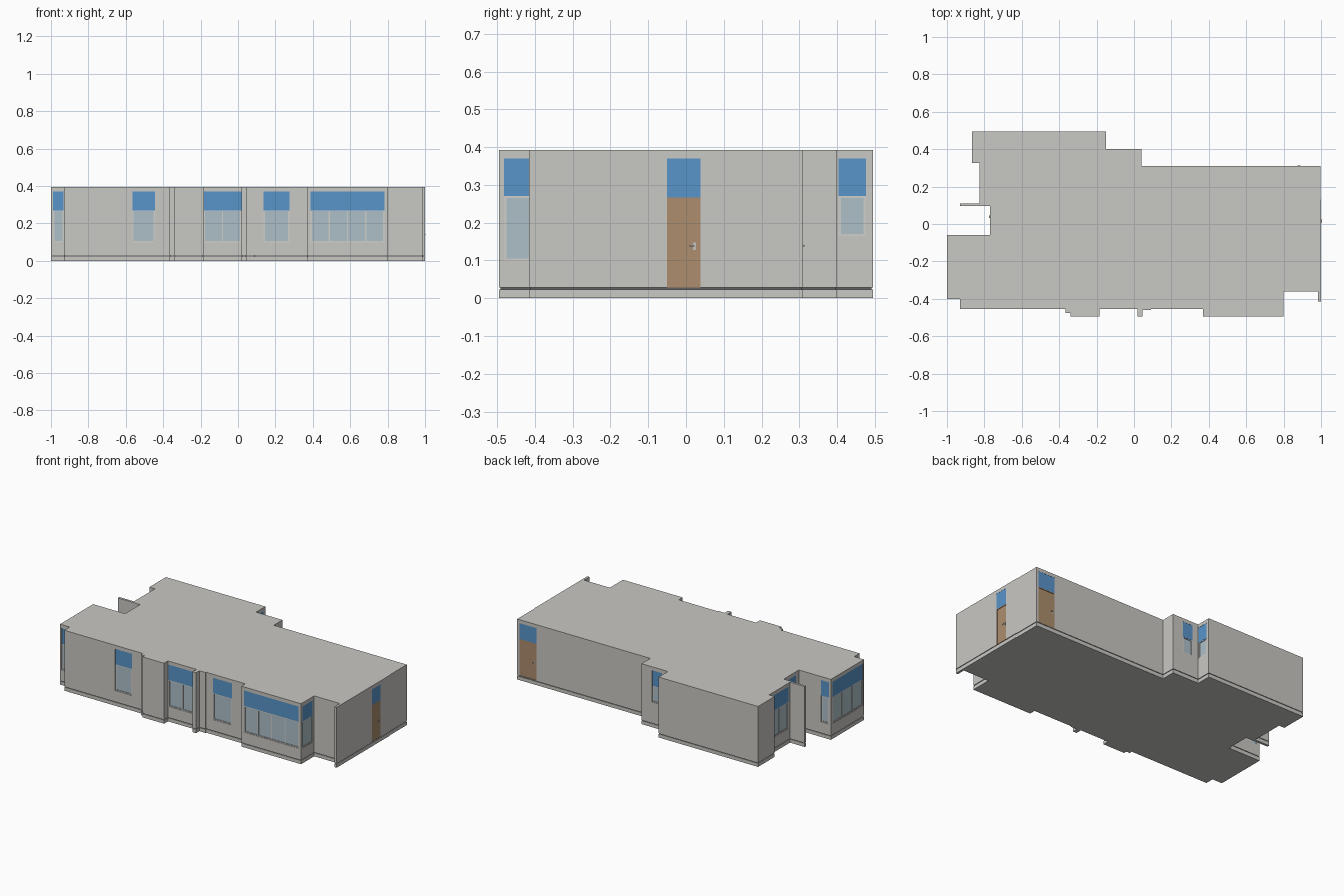
import bpy, bmesh
from mathutils import Vector

if "Cube" in bpy.data.objects:
    bpy.data.objects.remove(bpy.data.objects["Cube"])

def material(name, rgb):
    m = bpy.data.materials.new(name)
    m.diffuse_color = (*rgb, 1)
    m.use_nodes = True
    m.node_tree.nodes["Principled BSDF"].inputs["Base Color"].default_value = m.diffuse_color
    return m

WALL = material("wall grey", (0.584, 0.578, 0.552))
BLUE = material("panel blue", (0.098, 0.296, 0.591))
GLASS = material("pale glass", (0.418, 0.527, 0.578))
WOOD = material("door wood", (0.413, 0.266, 0.153))
FRAME = material("frame light grey", (0.63, 0.625, 0.6))
GROOVE = material("groove dark grey", (0.12, 0.115, 0.12))
METAL = material("handle metal", (0.55, 0.55, 0.53))

H, BASE, DEPTH = 0.393, 0.028, 0.008

# Floor plan, counter-clockwise
PLAN = [(-1, -.40), (-.93, -.40), (-.93, -.455), (-.365, -.455), (-.365, -.475),
        (-.34, -.475), (-.34, -.495), (-.185, -.495), (-.185, -.455), (.02, -.455),
        (.02, -.495), (.045, -.495), (.045, -.461), (.09, -.461), (.09, -.455),
        (.37, -.455), (.37, -.495), (.80, -.495), (.80, -.36), (.985, -.36),
        (.985, -.415), (1, -.415), (1, .13), (.997, .13), (.997, .31), (.04, .31),
        (.04, .40), (-.15, .40), (-.15, .495), (-.865, .495), (-.865, .325),
        (-.825, .325), (-.825, .11), (-.93, .11), (-.93, .095), (-.77, .095),
        (-.77, -.06), (-1, -.06)]

def finish(name, bm, mat):
    bmesh.ops.recalc_face_normals(bm, faces=bm.faces)
    me = bpy.data.meshes.new(name)
    bm.to_mesh(me)
    bm.free()
    if mat:
        me.materials.append(mat)
    ob = bpy.data.objects.new(name, me)
    bpy.context.collection.objects.link(ob)
    return ob

def inset_plan(d):
    pts = [Vector(p) for p in PLAN]
    out = []
    for i, p in enumerate(pts):
        a = (p - pts[i - 1]).normalized()
        b = (pts[(i + 1) % len(pts)] - p).normalized()
        out.append(p - d * Vector((a.y + b.y, -a.x - b.x)))
    return out

def slab(name, pts, z0, z1, mat):
    bm = bmesh.new()
    f = bm.faces.new([bm.verts.new((p[0], p[1], z0)) for p in pts])
    top = bmesh.ops.extrude_face_region(bm, geom=[f])["geom"]
    bmesh.ops.translate(bm, vec=(0, 0, z1 - z0),
                        verts=[v for v in top if isinstance(v, bmesh.types.BMVert)])
    return finish(name, bm, mat)

def add_box(bm, face, u, d, z):
    """Box on a wall face (axis, sign, plane): u along wall, d outward, z up."""
    axis, sign, plane = face
    w = sorted((plane + sign * d[0], plane + sign * d[1]))
    xr, yr = (w, u) if axis == "x" else (u, w)
    verts = bmesh.ops.create_cube(bm, size=1)["verts"]
    for v in verts:
        v.co = [r[0] if c < 0 else r[1] for c, r in zip(v.co, (xr, yr, z))]

def boxes(name, face, items, mat):
    bm = bmesh.new()
    for u, d, z in items:
        add_box(bm, face, u, d, z)
    return finish(name, bm, mat)

# Building masses
slab("plinth", PLAN, 0, .023, WALL)
slab("plinth_groove", inset_plan(.004), .023, BASE, GROOVE)
body = slab("walls_and_roof", PLAN, BASE, H, WALL)

cutters = bmesh.new()

def opening(face, u, z0):
    add_box(cutters, face, u, (-DEPTH, .02 if face[2] != .997 else .001), (z0, .37))

# Window: blue panel above framed panes
def window(name, face, u0, u1, panes=1, z0=.098):
    opening(face, (u0, u1), z0)
    boxes(name + "_panel", face, [((u0, u1), (-DEPTH, -.001), (.27, .37))], BLUE)
    boxes(name + "_glass", face, [((u0, u1), (-DEPTH, -.0055), (z0, .27))], GLASS)
    t, d = .007, (-DEPTH, -.002)
    bars = [((u0, u1), d, (z0, z0 + t)), ((u0, u1), d, (.265, .27))]
    step = (u1 - u0 - t) / panes
    for i in range(panes + 1):
        bars.append(((u0 + i * step, u0 + i * step + t), d, (z0 + t, .265)))
    boxes(name + "_frame", face, bars, FRAME)

# Door: blue panel above, wooden leaf with casing and lever handle
def door(name, face, u0, u1, handle):
    opening(face, (u0, u1), BASE + .001)
    boxes(name + "_panel", face, [((u0, u1), (-DEPTH, -.001), (.267, .37))], BLUE)
    boxes(name + "_leaf", face, [((u0, u1), (-DEPTH, -.004), (BASE, .267))], WOOD)
    d = (-DEPTH, -.001)
    boxes(name + "_casing", face, [((u0, u0 + .004), d, (BASE, .267)),
                                   ((u1 - .004, u1), d, (BASE, .267)),
                                   ((u0 + .004, u1 - .004), d, (.262, .267))], WOOD)
    h = u1 - .015 if handle > 0 else u0 + .015
    lever = sorted((h, h - handle * .014))
    boxes(name + "_handle", face, [((h - .004, h + .004), (-.004, -.002), (.128, .148)),
                                   (lever, (.001, .004), (.137, .141)),
                                   ((h - .002, h + .002), (-.002, .001), (.137, .141))], METAL)

# Front
window("front_corner_window", ("y", -1, -.40), -.988, -.932)
window("front_single_window", ("y", -1, -.455), -.565, -.445)
window("front_double_window", ("y", -1, -.455), -.183, .018, 2)
window("front_small_window", ("y", -1, -.455), .137, .275)
window("front_wide_window", ("y", -1, -.495), .388, .783, 4)
# Right
window("bay_side_window", ("x", 1, .80), -.482, -.375)
door("right_door", ("x", 1, 1), -.05, .038, 1)
window("rear_step_side_window", ("x", 1, -.15), .403, .477, 1, .163)
# Back
door("back_door", ("y", 1, .31), .86, .982, -1)
window("rear_step_window", ("y", 1, .40), -.107, -.037, 1, .163)
window("left_wing_rear_window", ("y", 1, -.06), -.985, -.93)
# Left
window("left_wide_window", ("x", -1, -1), -.388, -.078, 3)
window("left_recess_window", ("x", -1, -.825), .125, .31, 2)
door("left_entrance_door", ("x", -1, -.77), -.03, .06, 1)

# Cut all openings into the walls
cutter = finish("opening_cutter", cutters, None)
cutter.hide_render = True
mod = body.modifiers.new("openings", "BOOLEAN")
mod.operation = "DIFFERENCE"
mod.solver = "EXACT"
mod.object = cutter
bpy.context.view_layer.objects.active = body
bpy.ops.object.modifier_apply(modifier=mod.name)
bpy.data.objects.remove(cutter)
